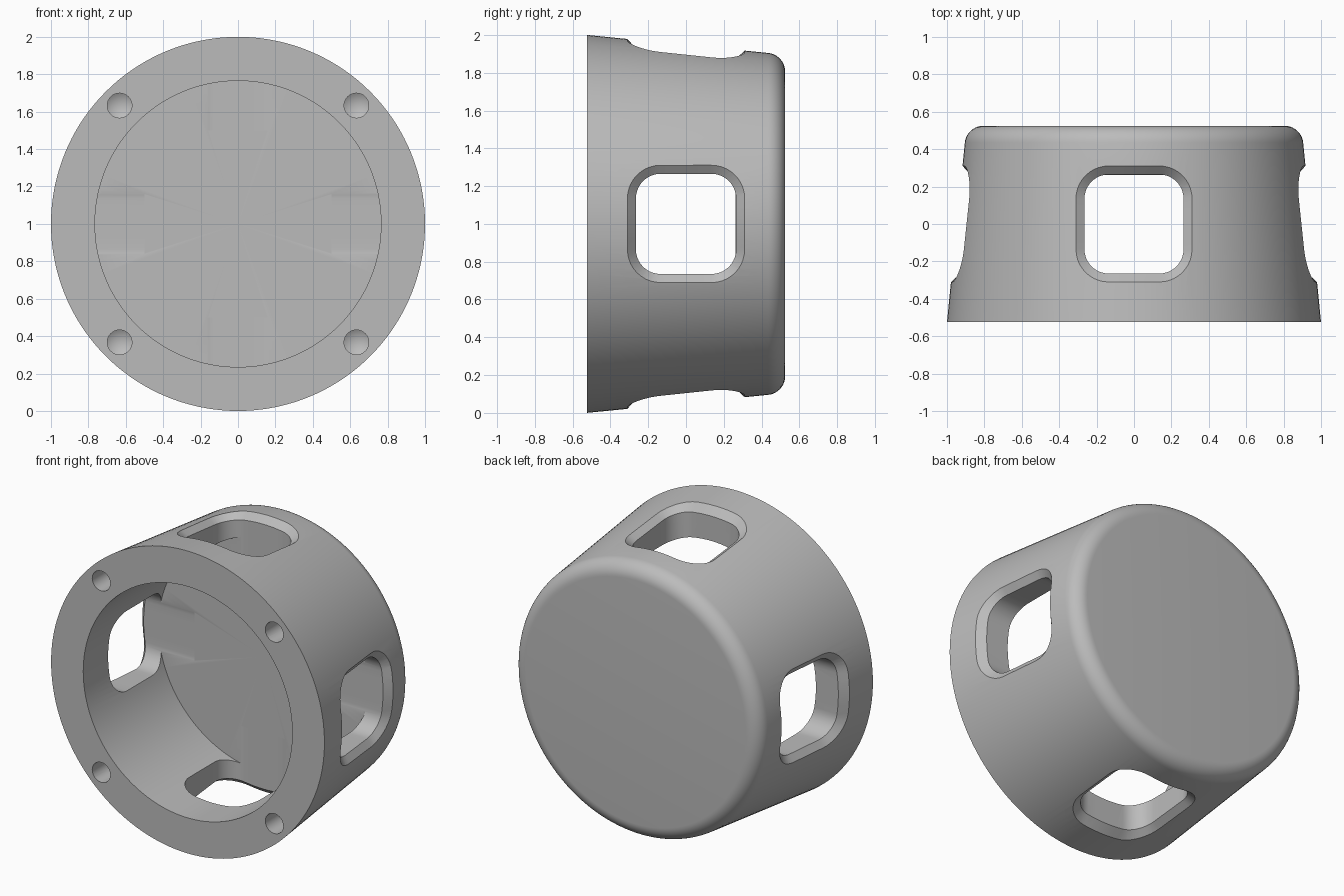
import bpy, bmesh, math
from mathutils import Vector, Matrix

cube = bpy.data.objects.get("Cube")
if cube:
    bpy.data.objects.remove(cube, do_unlink=True)

FRONT, BACK = -0.525, 0.525
CENTRE = Vector((0, 0, 1))

grey = bpy.data.materials.new("plain grey")
grey.use_nodes = True
grey.diffuse_color = (0.5, 0.5, 0.5, 1)
grey.node_tree.nodes["Principled BSDF"].inputs["Base Color"].default_value = (0.5, 0.5, 0.5, 1)


def make_object(name, bm):
    bmesh.ops.recalc_face_normals(bm, faces=bm.faces)
    mesh = bpy.data.meshes.new(name)
    bm.to_mesh(mesh)
    bm.free()
    mesh.materials.append(grey)
    obj = bpy.data.objects.new(name, mesh)
    bpy.context.collection.objects.link(obj)
    return obj


def lathe(name, profile, place, steps):
    """Turn a closed (radius, y) profile around the y axis."""
    bm = bmesh.new()
    verts = [bm.verts.new((r, y, 0)) for r, y in profile]
    edges = [bm.edges.new(pair) for pair in zip(verts, verts[1:])]
    bmesh.ops.spin(bm, geom=verts + edges, cent=(0, 0, 0), axis=(0, 1, 0),
                   angle=math.tau, steps=steps)
    bmesh.ops.remove_doubles(bm, verts=bm.verts, dist=1e-5)
    bmesh.ops.translate(bm, verts=bm.verts, vec=place)
    return make_object(name, bm)


def outer_radius(y):
    return 1 - 0.1 * (y - FRONT)


def rounded_square(half, straight=0.135, steps=10):
    """Points of a rounded square; the corner arcs share their centres."""
    points = []
    for corner in range(4):
        turn = Matrix.Rotation(corner * math.pi / 2, 2)
        for i in range(steps + 1):
            a = i / steps * math.pi / 2
            p = Vector((straight, straight)) + (half - straight) * Vector((math.cos(a), math.sin(a)))
            points.append(turn @ p)
        # extra points keep the rim following the curved wall
        for t in (0.6, 0.2, -0.2, -0.6):
            points.append(turn @ Vector((straight * t, half)))
    return points


def window_cutter(angle):
    """Straight opening with a bevelled rim that follows the tapered wall."""
    bm = bmesh.new()
    layers = [(0.32, 1.3, False), (0.32, 0.01, True), (0.265, -0.045, True), (0.265, 0.5, False)]
    rings = []
    for half, height, on_wall in layers:
        ring = []
        for u, y in rounded_square(half):
            wall = math.sqrt(outer_radius(y) ** 2 - u * u)
            ring.append(bm.verts.new((u, y, wall + height if on_wall else height)))
        rings.append(ring)
    n = len(rings[0])
    for low, high in zip(rings, rings[1:]):
        for i in range(n):
            j = (i + 1) % n
            bm.faces.new((low[i], low[j], high[j], high[i]))
    bm.faces.new(rings[0])
    bm.faces.new(rings[-1])
    bmesh.ops.rotate(bm, verts=bm.verts, cent=(0, 0, 0), matrix=Matrix.Rotation(angle, 3, 'Y'))
    bmesh.ops.translate(bm, verts=bm.verts, vec=CENTRE)
    return make_object("window_cutter", bm)


# Cup body: tapered wall, rounded back edge, straight bore with flat floor
fillet = [(0.805 + 0.1 * math.cos(a), 0.425 + 0.1 * math.sin(a))
          for a in [math.radians(5.7 + 84.3 * i / 10) for i in range(11)]]
profile = [(0, 0.262), (0.765, 0.262), (0.765, FRONT), (1, FRONT)] + fillet + [(0, BACK)]
body = lathe("cup_body", profile, CENTRE, 144)

# Four windows around the wall
cutters = [window_cutter(k * math.pi / 2) for k in range(4)]

# Four blind screw holes with conical ends in the front rim
hole = [(0, FRONT - 0.1), (0.066, FRONT - 0.1), (0.066, FRONT + 0.2), (0, FRONT + 0.24)]
for sx in (-1, 1):
    for sz in (-1, 1):
        place = CENTRE + Vector((0.633 * sx, 0, 0.633 * sz))
        cutters.append(lathe("screw_hole_cutter", hole, place, 32))

bpy.ops.object.select_all(action='DESELECT')
body.select_set(True)
bpy.context.view_layer.objects.active = body
for cutter in cutters:
    cutter.hide_render = True
    mod = body.modifiers.new("cut", 'BOOLEAN')
    mod.operation = 'DIFFERENCE'
    mod.solver = 'EXACT'
    mod.object = cutter
    bpy.ops.object.modifier_apply(modifier=mod.name)
    bpy.data.objects.remove(cutter, do_unlink=True)

bpy.ops.object.shade_smooth_by_angle(angle=math.radians(25))
